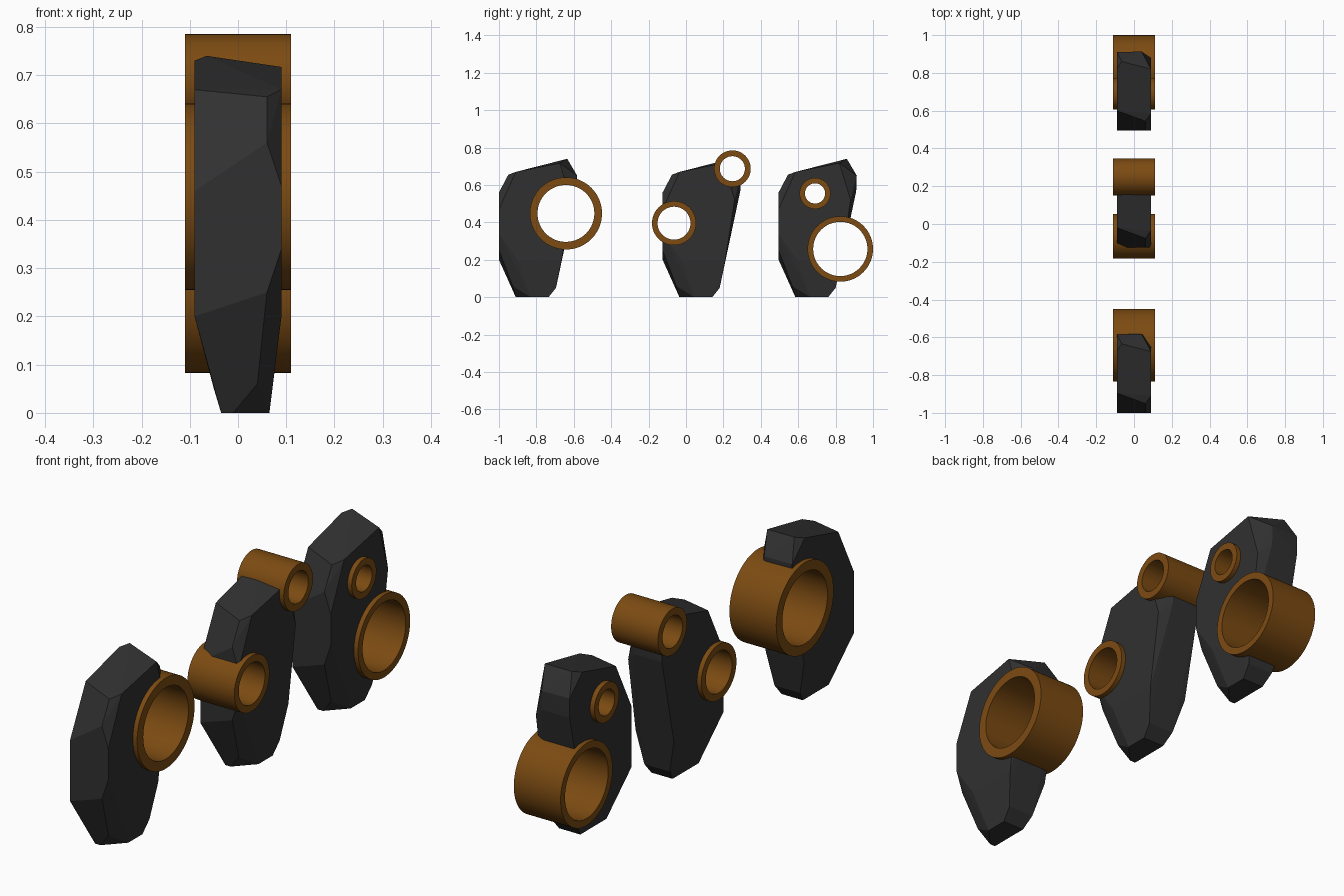
import bpy, bmesh, math
from mathutils import Matrix

if "Cube" in bpy.data.objects:
    bpy.data.objects.remove(bpy.data.objects["Cube"])


def material(name, color):
    m = bpy.data.materials.new(name)
    m.diffuse_color = (*color, 1)
    m.use_nodes = True
    m.node_tree.nodes["Principled BSDF"].inputs["Base Color"].default_value = m.diffuse_color
    return m


STONE = material("dark_stone", (0.03, 0.03, 0.03))
BRONZE = material("bronze", (0.2, 0.07, 0.006))

# Corner points of the chipped slab (x, y from its front, z)
CORNERS = [
    # front face and its chamfers
    (-.09, 0, .46), (-.09, 0, .20), (.06, 0, .56), (.09, 0, .47),
    (.09, 0, .34), (.06, 0, .25), (.06, .05, .655), (-.09, .105, .67), (.09, .09, .67),
    # peak
    (-.09, .33, .73), (-.065, .365, .74), (.09, .325, .717),
    # back
    (-.09, .415, .65), (.04, .418, .65), (-.09, .415, .567), (.04, .415, .567), (.09, .385, .52),
    # tapered foot
    (-.09, .335, .20), (.09, .10, .20), (.09, .335, .20), (.04, .073, .06),
    (-.05, .305, .05), (.07, .305, .05),
    (-.035, .09, 0), (-.01, .09, 0), (.065, .17, 0), (.065, .265, 0), (-.035, .265, 0),
]


def new_object(name, bm, mat):
    me = bpy.data.meshes.new(name)
    bm.to_mesh(me)
    bm.free()
    me.materials.append(mat)
    ob = bpy.data.objects.new(name, me)
    bpy.context.collection.objects.link(ob)
    return ob


def stone(name, y0):
    bm = bmesh.new()
    for x, y, z in CORNERS:
        bm.verts.new((x, y + y0, z))
    r = bmesh.ops.convex_hull(bm, input=bm.verts[:])
    junk = {g for g in r["geom_interior"] + r["geom_unused"] if isinstance(g, bmesh.types.BMVert)}
    bmesh.ops.delete(bm, geom=list(junk), context='VERTS')
    bmesh.ops.dissolve_limit(bm, angle_limit=math.radians(2), verts=bm.verts[:], edges=bm.edges[:])
    bmesh.ops.recalc_face_normals(bm, faces=bm.faces[:])
    return new_object(name, bm, STONE)


def tube(name, y, z, outer, inner, half=.11, n=64):
    bm = bmesh.new()
    rings = []
    for x, r in ((-half, outer), (half, outer), (half, inner), (-half, inner)):
        rings.append([bm.verts.new((x, y + r * math.cos(2 * math.pi * i / n),
                                    z + r * math.sin(2 * math.pi * i / n))) for i in range(n)])
    for k in range(4):
        a, b = rings[k], rings[(k + 1) % 4]
        for i in range(n):
            j = (i + 1) % n
            bm.faces.new((a[i], a[j], b[j], b[i]))
    bmesh.ops.recalc_face_normals(bm, faces=bm.faces[:])
    ob = new_object(name, bm, BRONZE)
    bpy.ops.object.select_all(action='DESELECT')
    ob.select_set(True)
    bpy.context.view_layer.objects.active = ob
    bpy.ops.object.shade_smooth_by_angle(angle=math.radians(30))


def bore(slab, y, z, radius):
    # Hidden cutter that opens the slab inside a tube
    bm = bmesh.new()
    bmesh.ops.create_cone(bm, cap_ends=True, segments=64, radius1=radius, radius2=radius, depth=.4,
                          matrix=Matrix.Translation((0, y, z)) @ Matrix.Rotation(math.pi / 2, 4, 'Y'))
    cutter = new_object("bore_cutter", bm, STONE)
    cutter.hide_render = True
    cutter.hide_set(True)
    cutter.display_type = 'WIRE'
    mod = slab.modifiers.new("bore", 'BOOLEAN')
    mod.operation = 'DIFFERENCE'
    mod.solver = 'EXACT'
    mod.object = cutter


# Each slab: front position and its tubes (y, z, outer radius, inner radius)
SLABS = {
    "front": (-1.0, [(-.642, .448, .193, .152)]),
    "middle": (-.125, [(-.064, .396, .118, .088), (.248, .687, .098, .067)]),
    "back": (.495, [(.69, .555, .083, .054), (.825, .258, .175, .145)]),
}
for label, (y0, tubes) in SLABS.items():
    slab = stone(f"{label}_stone", y0)
    for i, (y, z, outer, inner) in enumerate(tubes, 1):
        tube(f"{label}_tube_{i}", y, z, outer, inner)
        bore(slab, y, z, (outer + inner) / 2)
